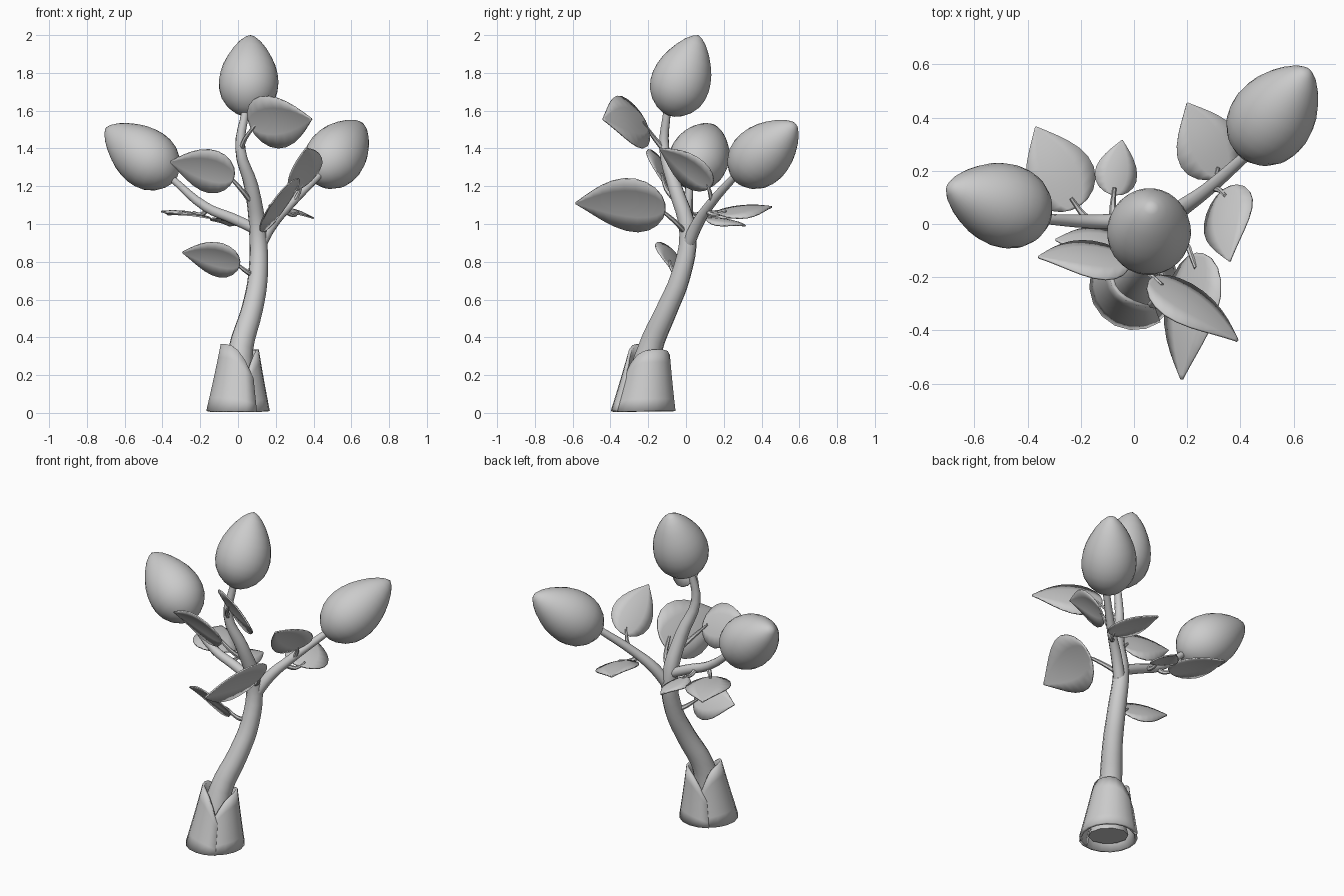
import bpy, bmesh, math
from mathutils import Vector

if "Cube" in bpy.data.objects:
    bpy.data.objects.remove(bpy.data.objects["Cube"])

grey = bpy.data.materials.new("pale_grey")
grey.diffuse_color = (0.6, 0.6, 0.6, 1)
grey.use_nodes = True
grey.node_tree.nodes["Principled BSDF"].inputs["Base Color"].default_value = grey.diffuse_color


def finish(ob, angle=40):
    """Give the part its colour and smooth shading."""
    ob.data.materials.clear()
    ob.data.materials.append(grey)
    bpy.ops.object.select_all(action='DESELECT')
    ob.select_set(True)
    bpy.context.view_layer.objects.active = ob
    bpy.ops.object.shade_smooth_by_angle(angle=math.radians(angle))


def mesh_object(name, bm):
    bmesh.ops.recalc_face_normals(bm, faces=bm.faces)
    me = bpy.data.meshes.new(name)
    bm.to_mesh(me)
    bm.free()
    ob = bpy.data.objects.new(name, me)
    bpy.context.collection.objects.link(ob)
    return ob


def grid_faces(bm, rows):
    for a, b in zip(rows, rows[1:]):
        for i in range(len(a) - 1):
            bm.faces.new((a[i], a[i + 1], b[i + 1], b[i]))


def tube(name, points, resolution=3, steps=4):
    """Round stem through points given as (x, y, z, radius)."""
    cu = bpy.data.curves.new(name, 'CURVE')
    cu.dimensions = '3D'
    cu.bevel_depth = 1
    cu.bevel_resolution = resolution
    cu.resolution_u = steps
    cu.use_fill_caps = True
    sp = cu.splines.new('BEZIER')
    sp.bezier_points.add(len(points) - 1)
    for bp, (x, y, z, r) in zip(sp.bezier_points, points):
        bp.co, bp.radius = (x, y, z), r
        bp.handle_left_type = bp.handle_right_type = 'AUTO'
    ob = bpy.data.objects.new(name, cu)
    bpy.context.collection.objects.link(ob)
    bpy.ops.object.select_all(action='DESELECT')
    ob.select_set(True)
    bpy.context.view_layer.objects.active = ob
    bpy.ops.object.convert(target='MESH')
    finish(bpy.context.object)


def bud(name, base, tip):
    """Egg-shaped bud, rounded at the base and pointed at the tip."""
    base, tip = Vector(base), Vector(tip)
    axis = tip - base
    q = axis.to_track_quat('Z', 'Y')
    profile = [(.012, .035), (.05, .072), (.12, .111), (.22, .142), (.32, .155),
               (.42, .158), (.52, .152), (.62, .139), (.72, .118), (.82, .091),
               (.91, .059), (.97, .028)]
    bm = bmesh.new()
    n = 28
    rings = []
    for t, r in profile:
        ring = [bm.verts.new(base + axis * t + q @ Vector(
            (r * math.cos(math.tau * i / n), r * math.sin(math.tau * i / n), 0)))
            for i in range(n)]
        rings.append(ring + ring[:1])
    grid_faces(bm, rings)
    for p, ring in ((base, rings[0]), (tip, rings[-1])):
        pole = bm.verts.new(p)
        for a, b in zip(ring, ring[1:]):
            bm.faces.new((pole, a, b))
    finish(mesh_object(name, bm), 60)


def leaf(name, start, base, tip, side):
    """Thin pointed leaf on a stalk; side is the full-width vector."""
    start, base, tip, side = map(Vector, (start, base, tip, side))
    axis = tip - base
    side = side - axis * (side.dot(axis) / axis.length_squared)
    nrm = axis.cross(side).normalized()
    if nrm.z < 0:
        nrm = -nrm
    widths = [(0, .12), (.03, .42), (.1, .7), (.2, .9), (.32, 1), (.45, .98),
              (.58, .86), (.7, .67), (.8, .47), (.89, .27), (.96, .11), (1, .02)]
    bm = bmesh.new()
    rows = []
    for t, w in widths:
        bow = 0.10 * axis.length * math.sin(math.pi * t)
        rows.append([bm.verts.new(base + axis * t + side * (w * s / 2)
                     + nrm * (bow * 0.5 - 0.018 * (w * s) ** 2))
                     for s in (-1, -.5, 0, .5, 1)])
    grid_faces(bm, rows)
    ob = mesh_object(name, bm)
    sol = ob.modifiers.new("thickness", 'SOLIDIFY')
    sol.thickness, sol.offset = 0.008, 0
    finish(ob)
    bend = start.lerp(base, .55) - Vector((0, 0, .012))
    end = base + axis * .12 + nrm * .012
    tube(name + "_stalk", [(*start, .015), (*bend, .012), (*end, .007)], 1, 3)


def sheath(name, mid_angle, height, lift):
    """Half of the flared husk around the foot of the trunk."""
    bm = bmesh.new()
    cols = []
    n, rows_n = 10, 5
    for i in range(n + 1):
        u = -1 + 2 * i / n
        a = mid_angle + u * math.radians(100)
        h = height * (1 - .5 * abs(u) ** 3.5)
        col = []
        for j in range(rows_n + 1):
            z = .01 + (h - .01) * j / rows_n
            r = .172 - .22 * z + .06 * z * z + lift * u
            col.append(bm.verts.new((.0 + .02 * z + r * math.cos(a),
                                     -.228 + .1 * z + r * math.sin(a), z)))
        cols.append(col)
    grid_faces(bm, cols)
    ob = mesh_object(name, bm)
    sol = ob.modifiers.new("thickness", 'SOLIDIFY')
    sol.thickness, sol.offset = 0.016, -1
    finish(ob, 25)


# Trunk and branches
tube("trunk", [(-.01, -.24, .03, .115), (0, -.23, .15, .085), (.015, -.19, .34, .066),
               (.075, -.1, .55, .058), (.105, -.03, .72, .053), (.105, .01, .95, .046),
               (.07, -.06, 1.2, .038), (.012, -.115, 1.4, .027), (.04, -.1, 1.6, .02)])
tube("left_branch", [(.1, .01, .97, .03), (-.03, .01, 1.03, .029),
                     (-.17, .01, 1.09, .026), (-.36, .02, 1.25, .018)])
tube("right_branch", [(.11, .005, .88, .035), (.18, .06, 1.0, .032),
                      (.27, .125, 1.1, .026), (.43, .265, 1.26, .02)])

# Husk at the foot
sheath("front_husk", math.radians(-155), .365, .004)
sheath("back_husk", math.radians(25), .335, .004)

# Buds
bud("top_bud", (.05, -.095, 1.575), (.066, .066, 2.0))
bud("left_bud", (-.335, .02, 1.235), (-.70, .14, 1.51))
bud("right_bud", (.42, .265, 1.24), (.655, .58, 1.53))

# Leaves: stalk start, leaf base, leaf tip, width vector
leaf("upper_front_leaf", (.015, -.115, 1.39), (.06, -.21, 1.53), (.39, -.44, 1.555), (-.02, -.17, .28))
leaf("lower_front_leaf", (.11, .0, .95), (.25, -.11, 1.09), (.18, -.585, 1.11), (.2, 0, .28))
leaf("right_leaf", (.26, .13, 1.09), (.35, .135, 1.2), (.36, -.14, 1.40), (.18, .08, .14))
leaf("left_front_leaf", (.06, -.06, 1.13), (-.02, -.14, 1.25), (-.36, -.125, 1.33), (0, -.14, .23))
leaf("low_left_leaf", (.08, -.03, .73), (.01, -.1, .79), (-.295, -.06, .85), (0, -.14, .18))
leaf("small_back_leaf", (-.08, .01, 1.05), (-.08, .11, 1.03), (-.045, .315, .99), (.155, -.03, -.03))
leaf("back_left_leaf", (-.16, .01, 1.08), (-.22, .06, 1.05), (-.37, .365, 1.05), (.24, .1, -.03))
leaf("back_right_leaf", (.25, .11, 1.07), (.33, .18, 1.05), (.2, .455, 1.09), (.22, .11, -.05))
